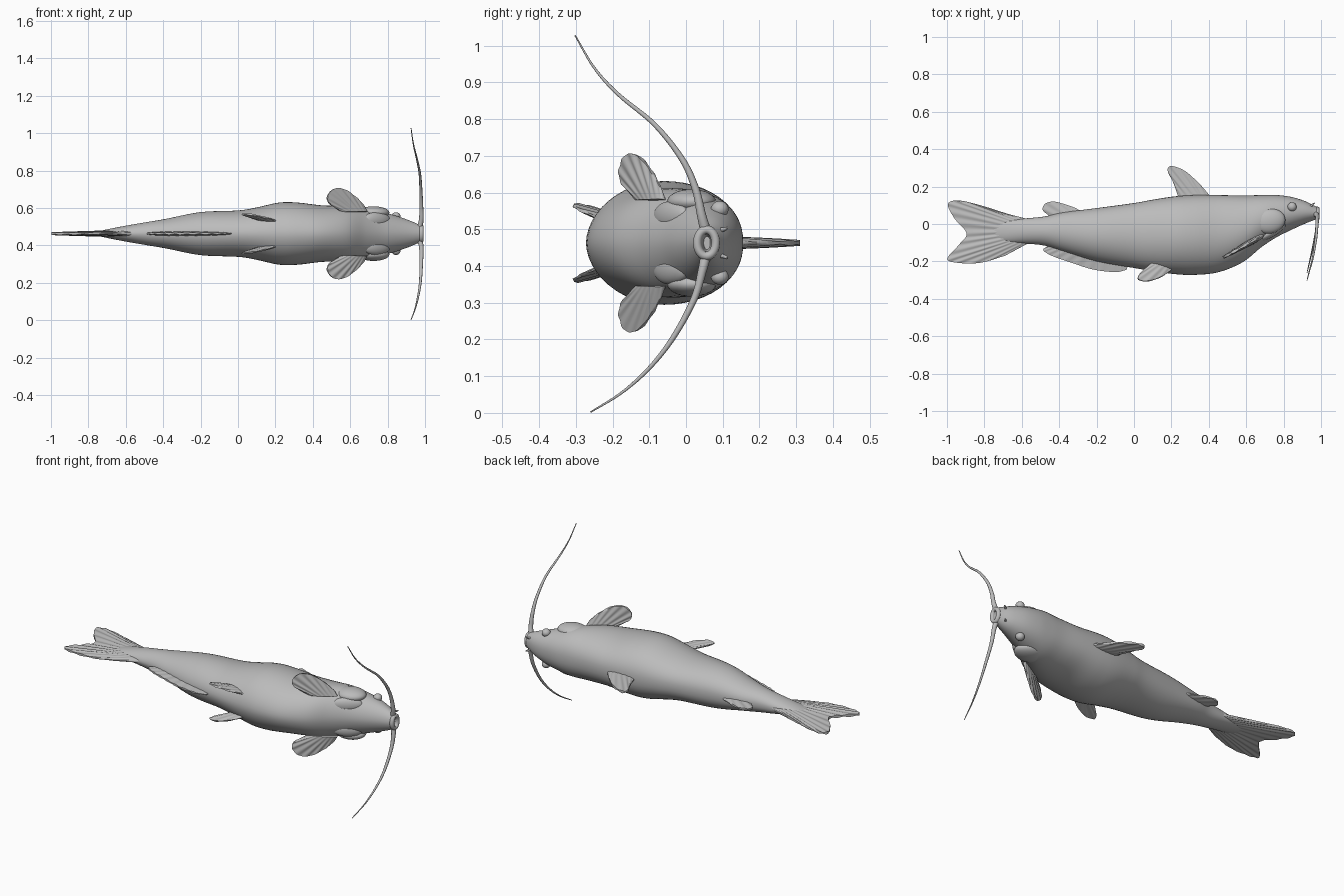
import bpy, bmesh, math
from mathutils import Vector

if "Cube" in bpy.data.objects:
    bpy.data.objects.remove(bpy.data.objects["Cube"], do_unlink=True)

ZC = 0.463  # height of the fish's plane of symmetry (it lies on its side)

skin = bpy.data.materials.new("grey skin")
skin.use_nodes = True
skin.diffuse_color = (0.5, 0.5, 0.5, 1)
bsdf = skin.node_tree.nodes["Principled BSDF"]
bsdf.inputs["Base Color"].default_value = (0.5, 0.5, 0.5, 1)
bsdf.inputs["Roughness"].default_value = 0.6


def spline(points, n):
    """Sample n points along a Catmull-Rom curve."""
    p = [Vector(q) for q in points]
    p = [2 * p[0] - p[1]] + p + [2 * p[-1] - p[-2]]
    out = []
    for i in range(n):
        s = i / (n - 1) * (len(p) - 3)
        k = min(int(s), len(p) - 4)
        t = s - k
        a, b, c, d = p[k:k + 4]
        out.append(0.5 * (2 * b + (c - a) * t + (2 * a - 5 * b + 4 * c - d) * t * t
                          + (3 * b - a - 3 * c + d) * t ** 3))
    return out


def finish(name, bm, angle=50):
    bmesh.ops.recalc_face_normals(bm, faces=bm.faces[:])
    mesh = bpy.data.meshes.new(name)
    bm.to_mesh(mesh)
    bm.free()
    mesh.materials.append(skin)
    ob = bpy.data.objects.new(name, mesh)
    bpy.context.collection.objects.link(ob)
    bpy.ops.object.select_all(action='DESELECT')
    ob.select_set(True)
    bpy.context.view_layer.objects.active = ob
    bpy.ops.object.shade_smooth_by_angle(angle=math.radians(angle))
    return ob


def loft(name, rings, angle=50):
    """Skin closed rings and cap both ends."""
    bm = bmesh.new()
    vs = [[bm.verts.new(p) for p in r] for r in rings]
    n = len(rings[0])
    for a, b in zip(vs, vs[1:]):
        for i in range(n):
            j = (i + 1) % n
            bm.faces.new((a[i], a[j], b[j], b[i]))
    bm.faces.new(vs[0])
    bm.faces.new(vs[-1])
    return finish(name, bm, angle)


def fin(name, root, edge, thick, rays, normal=(0, 0, 1), n=49, rows=8):
    """Blade between a root curve and a free edge, thinning outward, with raised rays."""
    r, e = spline(root, n), spline(edge, n)
    nrm = Vector(normal).normalized()
    rings = []
    for i in range(n):
        s = i / (n - 1)
        side = []
        for k in range(rows + 1):
            v = k / rows
            ray = 0.85 + 0.3 * v * math.cos(2 * math.pi * rays * s)
            t = thick * (1 - 0.65 * v) * ray * (0.25 + 0.75 * math.sin(math.pi * s) ** 0.5)
            side.append((r[i].lerp(e[i], v), t))
        rings.append([p + nrm * t for p, t in side] + [p - nrm * t for p, t in reversed(side)])
    return loft(name, rings, 60)


def blob(name, loc, radii, yaw=0.0, seg=32):
    """Ellipsoid turned about the vertical axis."""
    bm = bmesh.new()
    bmesh.ops.create_uvsphere(bm, u_segments=seg, v_segments=seg // 2, radius=1)
    for v in bm.verts:
        x, y, z = (c * r for c, r in zip(v.co, radii))
        v.co = Vector((x * math.cos(yaw) - y * math.sin(yaw),
                       x * math.sin(yaw) + y * math.cos(yaw), z)) + Vector(loc)
    return finish(name, bm)


def tube(name, points, r0, r1, n=40, sides=12):
    """Tapered round tube along a curve."""
    p = spline(points, n)
    rings = []
    for i, c in enumerate(p):
        d = (p[min(i + 1, n - 1)] - p[max(i - 1, 0)]).normalized()
        u = d.cross(Vector((1, 0, 0.01))).normalized()
        w = d.cross(u)
        r = r0 + (r1 - r0) * (i / (n - 1)) ** 0.7
        rings.append([c + r * (u * math.cos(a) + w * math.sin(a))
                      for a in (2 * math.pi * k / sides for k in range(sides))])
    return loft(name, rings)


# Body: x, back y, belly y, half width
stations = [
    (-0.76, 0.005, -0.085, 0.010), (-0.68, 0.020, -0.100, 0.027), (-0.58, 0.030, -0.105, 0.046),
    (-0.48, 0.040, -0.115, 0.063), (-0.38, 0.062, -0.145, 0.080), (-0.20, 0.085, -0.200, 0.115),
    (0.00, 0.112, -0.235, 0.124), (0.10, 0.130, -0.252, 0.140), (0.22, 0.148, -0.268, 0.166),
    (0.32, 0.155, -0.272, 0.166), (0.45, 0.155, -0.258, 0.151), (0.58, 0.152, -0.205, 0.148),
    (0.68, 0.155, -0.125, 0.140), (0.76, 0.155, -0.072, 0.120), (0.84, 0.145, -0.032, 0.097),
    (0.91, 0.124, 0.000, 0.073), (0.96, 0.100, 0.020, 0.052), (0.985, 0.085, 0.030, 0.040),
    (0.980, 0.072, 0.042, 0.026), (0.945, 0.066, 0.048, 0.018)]
heights = spline([s[:3] for s in stations], 115)
widths = spline([(s[3], 0, 0) for s in stations], 115)
rings = []
for (x, top, low), w in zip(heights, widths):
    mid, ring = (top + low) / 2, []
    for k in range(48):
        a = 2 * math.pi * k / 48
        s, c = math.sin(a), math.cos(a)
        # fuller back, slightly keeled belly
        wide = math.copysign(abs(c) ** (0.88 if s > 0 else 1.08), c)
        ring.append((x, mid + (top - low) / 2 * s, ZC + w.x * wide))
    rings.append(ring)
loft("body", rings)

# Lips around the open mouth
bm = bmesh.new()
vs = []
for i in range(32):
    a = 2 * math.pi * i / 32
    vs.append([bm.verts.new((0.98 + 0.013 * math.sin(b),
                             0.056 + (0.025 + 0.012 * math.cos(b)) * math.sin(a),
                             ZC + (0.036 + 0.012 * math.cos(b)) * math.cos(a)))
               for b in (2 * math.pi * k / 12 for k in range(12))])
for i in range(32):
    for k in range(12):
        bm.faces.new((vs[i][k], vs[i][(k + 1) % 12],
                      vs[(i + 1) % 32][(k + 1) % 12], vs[(i + 1) % 32][k]))
finish("lips", bm)

# Forked tail fin
fin("tail_fin",
    [(-0.56, 0.025, ZC), (-0.62, -0.00, ZC), (-0.64, -0.04, ZC), (-0.62, -0.08, ZC), (-0.56, -0.10, ZC)],
    [(-0.68, 0.055, ZC), (-0.82, 0.10, ZC), (-0.94, 0.126, ZC), (-0.995, 0.105, ZC), (-0.96, 0.03, ZC),
     (-0.895, -0.05, ZC), (-0.935, -0.11, ZC), (-0.998, -0.185, ZC), (-0.94, -0.208, ZC),
     (-0.82, -0.207, ZC), (-0.69, -0.17, ZC)], 0.022, 14, n=97)

# Fins along the back and belly
fin("dorsal_fin",
    [(0.41, 0.14, ZC), (0.34, 0.13, ZC), (0.24, 0.12, ZC)],
    [(0.395, 0.165, ZC), (0.34, 0.225, ZC), (0.27, 0.285, ZC), (0.20, 0.31, ZC), (0.18, 0.285, ZC),
     (0.21, 0.22, ZC), (0.235, 0.15, ZC)], 0.020, 6)
fin("adipose_fin",
    [(-0.28, 0.065, ZC), (-0.36, 0.05, ZC), (-0.45, 0.03, ZC)],
    [(-0.31, 0.085, ZC), (-0.37, 0.106, ZC), (-0.43, 0.12, ZC), (-0.475, 0.108, ZC), (-0.488, 0.075, ZC),
     (-0.455, 0.045, ZC)], 0.016, 4)
fin("anal_fin",
    [(-0.03, -0.21, ZC), (-0.2, -0.18, ZC), (-0.36, -0.13, ZC), (-0.45, -0.10, ZC)],
    [(-0.04, -0.245, ZC), (-0.10, -0.257, ZC), (-0.22, -0.243, ZC), (-0.34, -0.205, ZC),
     (-0.44, -0.170, ZC), (-0.485, -0.140, ZC), (-0.465, -0.12, ZC)], 0.016, 11)

# Parts mirrored on both flanks
for side, s in (("left", -1), ("right", 1)):
    # Pectoral fin: a paddle sloping back and down
    def pec(x, z):
        return (x, -0.06 - 0.56 * (0.69 - x), ZC + s * z)
    fin(side + "_pectoral_fin",
        [pec(0.69, 0.118), pec(0.63, 0.115), pec(0.56, 0.115)],
        [pec(0.675, 0.15), pec(0.63, 0.195), pec(0.57, 0.235), pec(0.515, 0.24), pec(0.48, 0.205),
         pec(0.485, 0.165), pec(0.54, 0.125)], 0.020, 7, normal=(0.49, -0.87, 0.2 * s))

    # Pelvic fin: small blade swept back beside the belly
    def pel(x, y, z):
        return (x, y, ZC + s * z)
    fin(side + "_pelvic_fin",
        [pel(0.21, -0.235, 0.065), pel(0.16, -0.21, 0.07), pel(0.11, -0.20, 0.075)],
        [pel(0.195, -0.25, 0.073), pel(0.14, -0.285, 0.088), pel(0.07, -0.306, 0.102),
         pel(0.022, -0.295, 0.104), pel(0.035, -0.262, 0.098), pel(0.085, -0.215, 0.085)],
        0.014, 5, normal=(0.1, 0.45 * s, 0.9))

    # Eye, gill cover and throat fold
    blob(side + "_eye", (0.845, 0.092, ZC + s * 0.092), (0.024, 0.024, 0.022))
    blob(side + "_gill_cover", (0.725, 0.015, ZC + s * 0.112), (0.085, 0.066, 0.034), 0.2)
    blob(side + "_gill_fold", (0.74, -0.04, ZC + s * 0.072), (0.085, 0.026, 0.042), 0.55)

    # Nostril barbel
    tube(side + "_nostril_barbel",
         [(0.945, 0.095, ZC + s * 0.035), (0.958, 0.107, ZC + s * 0.038), (0.965, 0.112, ZC + s * 0.042)],
         0.007, 0.003, n=8)

# Long whiskers, each with its own sweep
tube("upper_whisker",
     [(0.970, 0.055, 0.49), (0.980, 0.042, 0.54), (0.980, 0.026, 0.61), (0.978, -0.01, 0.69),
      (0.972, -0.085, 0.785), (0.955, -0.185, 0.868), (0.938, -0.25, 0.94), (0.925, -0.302, 1.028)],
     0.016, 0.002)
tube("lower_whisker",
     [(0.970, 0.055, 0.435), (0.980, 0.045, 0.39), (0.980, 0.022, 0.31), (0.975, -0.035, 0.205),
      (0.962, -0.10, 0.122), (0.945, -0.175, 0.055), (0.925, -0.26, 0.002)],
     0.016, 0.002)
